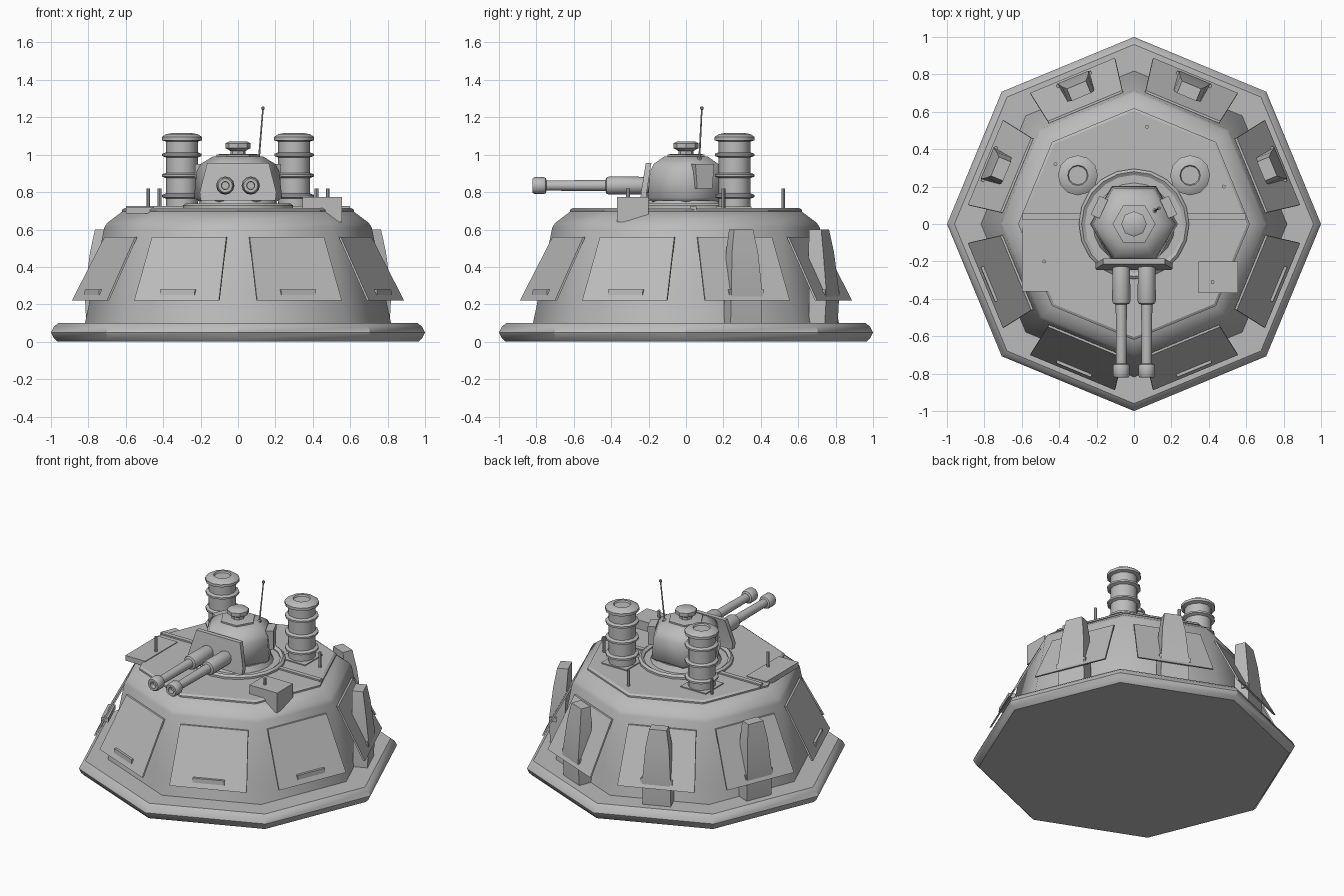
import bpy, bmesh, math
from mathutils import Vector, Matrix

cube = bpy.data.objects.get("Cube")
if cube:
    bpy.data.objects.remove(cube, do_unlink=True)

grey = bpy.data.materials.new("armour_grey")
grey.use_nodes = True
COLOUR = (0.5, 0.5, 0.5, 1)
grey.diffuse_color = COLOUR
grey.node_tree.nodes["Principled BSDF"].inputs["Base Color"].default_value = COLOUR


def finish(name, bm, smooth=35, matrix=None):
    """Turn a bmesh into a shaded object."""
    bmesh.ops.recalc_face_normals(bm, faces=bm.faces)
    if matrix:
        bm.transform(matrix)
    mesh = bpy.data.meshes.new(name)
    bm.to_mesh(mesh)
    bm.free()
    mesh.materials.append(grey)
    obj = bpy.data.objects.new(name, mesh)
    bpy.context.collection.objects.link(obj)
    bpy.ops.object.select_all(action='DESELECT')
    obj.select_set(True)
    bpy.context.view_layer.objects.active = obj
    bpy.ops.object.shade_smooth_by_angle(angle=math.radians(smooth))
    return obj


def skin(bm, rings):
    """Bridge closed loops of points and cap both ends."""
    loops = [[bm.verts.new(p) for p in ring] for ring in rings]
    n = len(loops[0])
    for a, b in zip(loops, loops[1:]):
        for i in range(n):
            j = (i + 1) % n
            bm.faces.new((a[i], a[j], b[j], b[i]))
    bm.faces.new(loops[0])
    bm.faces.new(loops[-1])


def lathe(name, profile, sides, at=(0, 0, 0), axis=(0, 0, 1), smooth=35, turn=0):
    """Solid of (radius, height) pairs along an axis."""
    bm = bmesh.new()
    skin(bm, [[(r * math.cos(turn + math.tau * i / sides),
                r * math.sin(turn + math.tau * i / sides), h) for i in range(sides)]
              for r, h in profile])
    rot = Vector((0, 0, 1)).rotation_difference(Vector(axis)).to_matrix().to_4x4()
    return finish(name, bm, smooth, Matrix.Translation(at) @ rot)


def loft(name, sections, matrix=None, smooth=30):
    """Rectangles (x0, x1, half_width, z) stacked upward."""
    bm = bmesh.new()
    skin(bm, [[(a, -w, z), (b, -w, z), (b, w, z), (a, w, z)] for a, b, w, z in sections])
    return finish(name, bm, smooth, matrix)


def box(name, x0, x1, y0, y1, z0, z1):
    shift = Matrix.Translation((0, (y0 + y1) / 2, 0))
    w = (y1 - y0) / 2
    return loft(name, [(x0, x1, w, z0), (x0, x1, w, z1)], shift)


# Octagonal base and hull
lathe("base_slab", [(0.965, 0), (0.985, 0.02), (1.0, 0.05), (0.985, 0.08), (0.96, 0.1)], 8)
lathe("hull", [(0.82, 0.09), (0.795, 0.21), (0.715, 0.61), (0.7, 0.635), (0.62, 0.695)], 8, smooth=50)
lathe("roof_plate", [(0.62, 0.69), (0.62, 0.705), (0.605, 0.715)], 8)

# Skirt armour around the hull, with rear columns
for i in range(8):
    angle = math.radians(22.5 + 45 * i)
    spin = Matrix.Rotation(angle, 4, 'Z')
    loft("armour_plate", [(0.848, 0.86, 0.245, 0.22), (0.672, 0.684, 0.215, 0.56)], spin)
    loft("plate_slot", [(0.80, 0.847, 0.1, 0.25), (0.80, 0.845, 0.1, 0.28)], spin)
    if i < 4:
        loft("rear_column", [(0.75, 0.835, 0.09, 0.003), (0.75, 0.85, 0.09, 0.26),
                             (0.74, 0.825, 0.075, 0.48), (0.735, 0.805, 0.055, 0.6)], spin)

# Roof fittings
for side in (-1, 1):
    x0, x1 = sorted((side * 0.27, side * 0.6))
    box("roof_rib", x0, x1, 0.025, 0.055, 0.70, 0.725)
box("roof_crate", 0.345, 0.555, -0.37, -0.2, 0.64, 0.775)
box("side_ledge", -0.6, -0.45, -0.36, -0.01, 0.685, 0.72)
for x, y in ((-0.48, -0.2), (0.07, 0.52), (0.48, 0.2), (0.42, -0.31), (-0.42, 0.32)):
    lathe("roof_post", [(0.01, 0.7), (0.01, 0.82)], 8, (x, y, 0))

# Pair of ringed stacks
stack = [(0.085, 0)]
for h in (0.06, 0.17, 0.28):
    stack += [(0.085, h), (0.105, h + 0.008), (0.105, h + 0.02), (0.085, h + 0.028)]
stack += [(0.085, 0.365), (0.107, 0.372), (0.107, 0.39), (0.085, 0.405), (0.055, 0.41), (0.05, 0.4)]
for side in (-1, 1):
    x = side * 0.3
    lathe("stack", stack, 12, (x, 0.26, 0.705), smooth=40)
    box("stack_foot", x - 0.095, x + 0.095, 0.16, 0.35, 0.70, 0.722)

# Turret ring and body
lathe("turret_ring", [(0.25, 0.70), (0.295, 0.70), (0.295, 0.728), (0.28, 0.74), (0.262, 0.728),
                      (0.262, 0.72), (0.22, 0.72), (0.2, 0.755)], 20)
lathe("turret", [(0.195, 0.74), (0.235, 0.77), (0.222, 0.91), (0.2, 0.95), (0.135, 0.99)], 6, smooth=65)
lathe("hatch_rim", [(0.115, 0.985), (0.115, 1.0), (0.1, 1.003)], 6)
lathe("hatch_dome", [(0.04, 0.99), (0.04, 1.02), (0.068, 1.035), (0.068, 1.06), (0.05, 1.07)], 8)
for side in (-1, 1):
    place = Matrix.Translation((side * 0.185, 0.09, 0)) @ Matrix.Rotation(side * math.radians(25), 4, 'Z')
    loft("turret_side_box", [(-0.025, 0.025, 0.045, 0.82), (-0.025, 0.025, 0.055, 0.95)], place)

# Sloped gun shield
quarter = Matrix.Rotation(math.radians(-90), 4, 'Z')
loft("gun_shield", [(0.21, 0.245, 0.2, 0.755), (0.21, 0.24, 0.205, 0.8), (0.185, 0.215, 0.165, 0.955)], quarter)

# Twin guns
barrel = [(0.035, 0.18), (0.047, 0.24), (0.049, 0.41), (0.044, 0.425), (0.03, 0.43), (0.027, 0.745),
          (0.04, 0.75), (0.045, 0.76), (0.045, 0.81), (0.038, 0.82), (0.022, 0.82), (0.02, 0.79)]
for side in (-1, 1):
    lathe("gun_barrel", barrel, 12, (side * 0.068, 0, 0.835), (0, -1, 0))

# Leaning aerial
lean = (0.08, 0.05, 1)
lathe("aerial", [(0.012, 0), (0.012, 0.03), (0.005, 0.035), (0.004, 0.285),
                 (0.009, 0.29), (0.009, 0.3), (0.004, 0.305)], 8, (0.11, 0.07, 0.955), lean)
